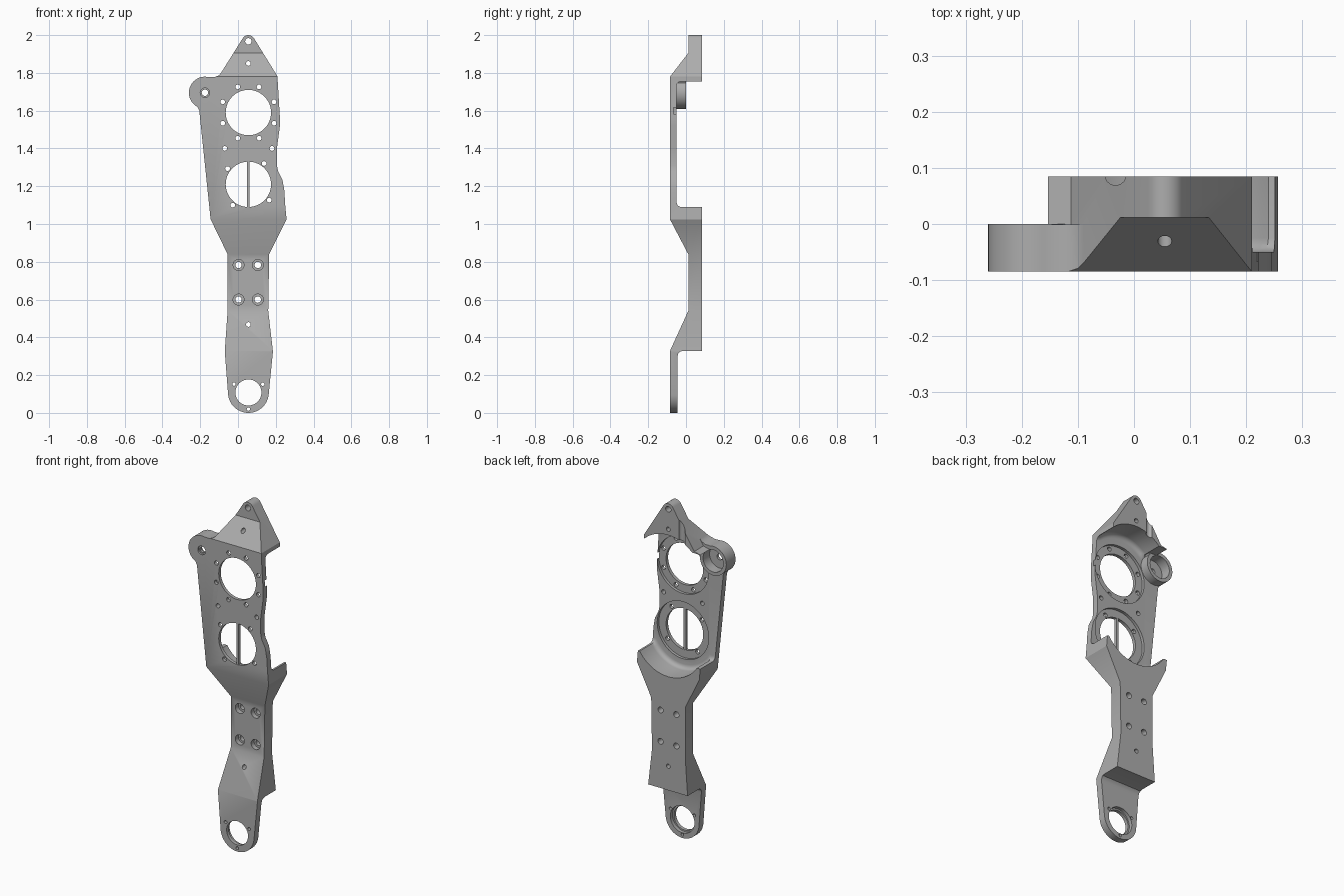
import bpy, bmesh
from math import sin, cos, radians, tau
from mathutils import Vector

cube = bpy.data.objects.get("Cube")
if cube:
    bpy.data.objects.remove(cube, do_unlink=True)

metal = bpy.data.materials.new("grey_metal")
metal.use_nodes = True
colour = (0.42, 0.42, 0.42, 1)
metal.diffuse_color = colour
metal.node_tree.nodes["Principled BSDF"].inputs["Base Color"].default_value = colour

FRONT, FLOOR, BACK = -0.085, -0.05, 0.085
CX = 0.055                               # centre line of the holes
UPPER, LOWER, FOOT = (CX, 1.59), (CX, 1.21), (CX, 0.108)
LUG = (-0.175, 1.695)


def arc(centre, r, a0, a1, n=24):
    """Points on an arc, angles in degrees."""
    return [(centre[0] + r * cos(radians(a0 + (a1 - a0) * i / n)),
             centre[1] + r * sin(radians(a0 + (a1 - a0) * i / n))) for i in range(n + 1)]


def finish(bm, name):
    bmesh.ops.recalc_face_normals(bm, faces=bm.faces[:])
    mesh = bpy.data.meshes.new(name)
    bm.to_mesh(mesh)
    bm.free()
    mesh.materials.append(metal)
    ob = bpy.data.objects.new(name, mesh)
    bpy.context.collection.objects.link(ob)
    return ob


def prism(name, points, lo, hi, axis="y", fillet=0):
    """Extrude an outline along y (points are x, z) or along x (points are y, z)."""
    bm = bmesh.new()
    place = (lambda p: (p[0], lo, p[1])) if axis == "y" else (lambda p: (lo, p[0], p[1]))
    face = bm.faces.new([bm.verts.new(place(p)) for p in points])
    rim = face.edges[:]
    step = Vector((0, hi - lo, 0)) if axis == "y" else Vector((hi - lo, 0, 0))
    out = bmesh.ops.extrude_face_region(bm, geom=[face], use_keep_orig=True)
    bmesh.ops.translate(bm, vec=step,
                        verts=[v for v in out["geom"] if isinstance(v, bmesh.types.BMVert)])
    if fillet:
        bmesh.ops.recalc_face_normals(bm, faces=bm.faces[:])
        bmesh.ops.bevel(bm, geom=rim, offset=fillet, segments=4, profile=0.5,
                        affect="EDGES", clamp_overlap=False)
    return finish(bm, name)


def pins(name, centres, r, lo, hi, n=24):
    """Separate round pins along y, in one mesh."""
    bm = bmesh.new()
    for c in centres:
        ring = [(c[0] + r * cos(tau * i / n), c[1] + r * sin(tau * i / n)) for i in range(n)]
        a = [bm.verts.new((x, lo, z)) for x, z in ring]
        b = [bm.verts.new((x, hi, z)) for x, z in ring]
        bm.faces.new(a)
        bm.faces.new(b[::-1])
        for i in range(n):
            j = (i + 1) % n
            bm.faces.new((a[i], b[i], b[j], a[j]))
    return finish(bm, name)


def combine(ob, tool, operation="DIFFERENCE"):
    """Apply a boolean and remove the tool."""
    mod = ob.modifiers.new("combine", "BOOLEAN")
    mod.object, mod.operation, mod.solver = tool, operation, "EXACT"
    result = bpy.data.meshes.new_from_object(
        ob.evaluated_get(bpy.context.evaluated_depsgraph_get()))
    ob.modifiers.clear()
    ob.data = result
    bpy.data.objects.remove(tool, do_unlink=True)


# Front outline of the arm
outline = (arc(FOOT, 0.108, 187, 353)
           + [(0.185, 0.325), (0.16, 0.54), (0.165, 0.84), (0.257, 1.025), (0.25, 1.1),
              (0.245, 1.18), (0.235, 1.235), (0.212, 1.28), (0.206, 1.31), (0.206, 1.4),
              (0.222, 1.52), (0.222, 1.56), (0.21, 1.76), (0.21, 1.78)]
           + arc((CX, 1.965), 0.035, 32, 148, 12)
           + [(-0.112, 1.765), (-0.18, 1.75), (-0.22, 1.63), (-0.205, 1.6),
              (-0.145, 1.025), (-0.055, 0.84), (-0.055, 0.54), (-0.07, 0.325)])
arm = prism("arm_body", outline, -0.1, 0.1)

# Rear pocket with curved ends and a rounded floor corner
pocket = ([(-0.5, 1.09)] + arc(LOWER, 0.22, 213, 327)
          + [(0.6, 1.09), (0.6, 1.755)] + arc(UPPER, 0.226, 47, 133)
          + [(-0.5, 1.755)])
combine(arm, prism("pocket_cutter", pocket, FLOOR, 0.3, fillet=0.025))

# Side lug and its web
combine(arm, pins("lug", [LUG], 0.085, -0.1, 0, 48), "UNION")
web = [(-0.175, 1.779), (-0.125, 1.777), (-0.1, 1.788), (-0.08, 1.812), (-0.115, 1.73),
       (-0.175, 1.65)]
combine(arm, prism("lug_web", web, -0.1, -0.001), "UNION")

# Side profile: thin foot, sloped shoulders, set-back neck and tip
profile = [(FRONT, -0.05), (-0.045, -0.05), (-0.045, 0.3), (-0.041, 0.315), (-0.032, 0.325),
           (-0.015, 0.328), (BACK, 0.328), (BACK, 2.05), (0.012, 2.05), (0.012, 1.905),
           (FRONT, 1.78), (FRONT, 1.025), (0.012, 0.84), (0.012, 0.54), (FRONT, 0.328)]
combine(arm, prism("side_profile", profile, -0.6, 0.6, axis="x"), "INTERSECT")

# Bearing seats behind the large holes, lug cup and foot seat
combine(arm, pins("seat_cutter", [UPPER, LOWER], 0.166, -0.066, 0.05, 64))
combine(arm, pins("lug_cup_cutter", [LUG], 0.065, -0.06, 0.2, 48))
combine(arm, pins("foot_seat_cutter", [FOOT], 0.078, -0.065, 0.1, 48))

# Large openings
combine(arm, pins("opening_cutter", [UPPER, LOWER], 0.12, -0.3, 0.3, 64))
combine(arm, pins("foot_opening_cutter", [FOOT], 0.069, -0.3, 0.3, 48))

# Bolt circles and loose small holes
upper_bolts = [arc(UPPER, 0.147, 22.5 + 45 * k, 0)[0] for k in range(8)]
lower_bolts = [arc(LOWER, 0.138, a, 0)[0] for a in (143, 53, -37, -127)]
foot_bolts = [arc(FOOT, 0.088, a, 0)[0] for a in (30, 150, 270)]
single = [(-0.07, 1.4), (0.18, 1.4), (CX, 0.468), (CX, 1.85)]
combine(arm, pins("bolt_cutter", upper_bolts + lower_bolts + single, 0.0125, -0.3, 0.3, 16))
combine(arm, pins("foot_bolt_cutter", foot_bolts, 0.009, -0.3, 0.3, 16))

# Neck bolts with wide front bores, tip hole and lug hole
neck = [(x, z) for x in (0.003, 0.105) for z in (0.6, 0.783)]
combine(arm, pins("neck_hole_cutter", neck + [LUG, (CX, 1.967)], 0.017, -0.3, 0.3, 20))
combine(arm, pins("neck_bore_cutter", neck, 0.029, -0.3, 0.04, 24))
combine(arm, pins("lug_bore_cutter", [LUG], 0.025, -0.3, -0.075, 24))

# Half-round groove down the back of the tip
groove = [(-0.052, 0.2)] + [(-0.033 + 0.019 * cos(radians(a)), 0.088 + 0.019 * sin(radians(a)))
                            for a in range(180, 361, 20)] + [(-0.014, 0.2)]
bm = bmesh.new()
face = bm.faces.new([bm.verts.new((x, y, 1.7)) for x, y in groove])
out = bmesh.ops.extrude_face_region(bm, geom=[face], use_keep_orig=True)
bmesh.ops.translate(bm, vec=(0, 0, 0.5),
                    verts=[v for v in out["geom"] if isinstance(v, bmesh.types.BMVert)])
combine(arm, finish(bm, "groove_cutter"))

# Thin bar across the lower opening
bar = prism("opening_bar", [(0.048, 1.085), (0.062, 1.085), (0.062, 1.335), (0.048, 1.335)],
            FRONT + 0.002, -0.067)

for ob in (arm, bar):
    bpy.ops.object.select_all(action="DESELECT")
    ob.select_set(True)
    bpy.context.view_layer.objects.active = ob
    bpy.ops.object.shade_smooth_by_angle(angle=radians(30))
